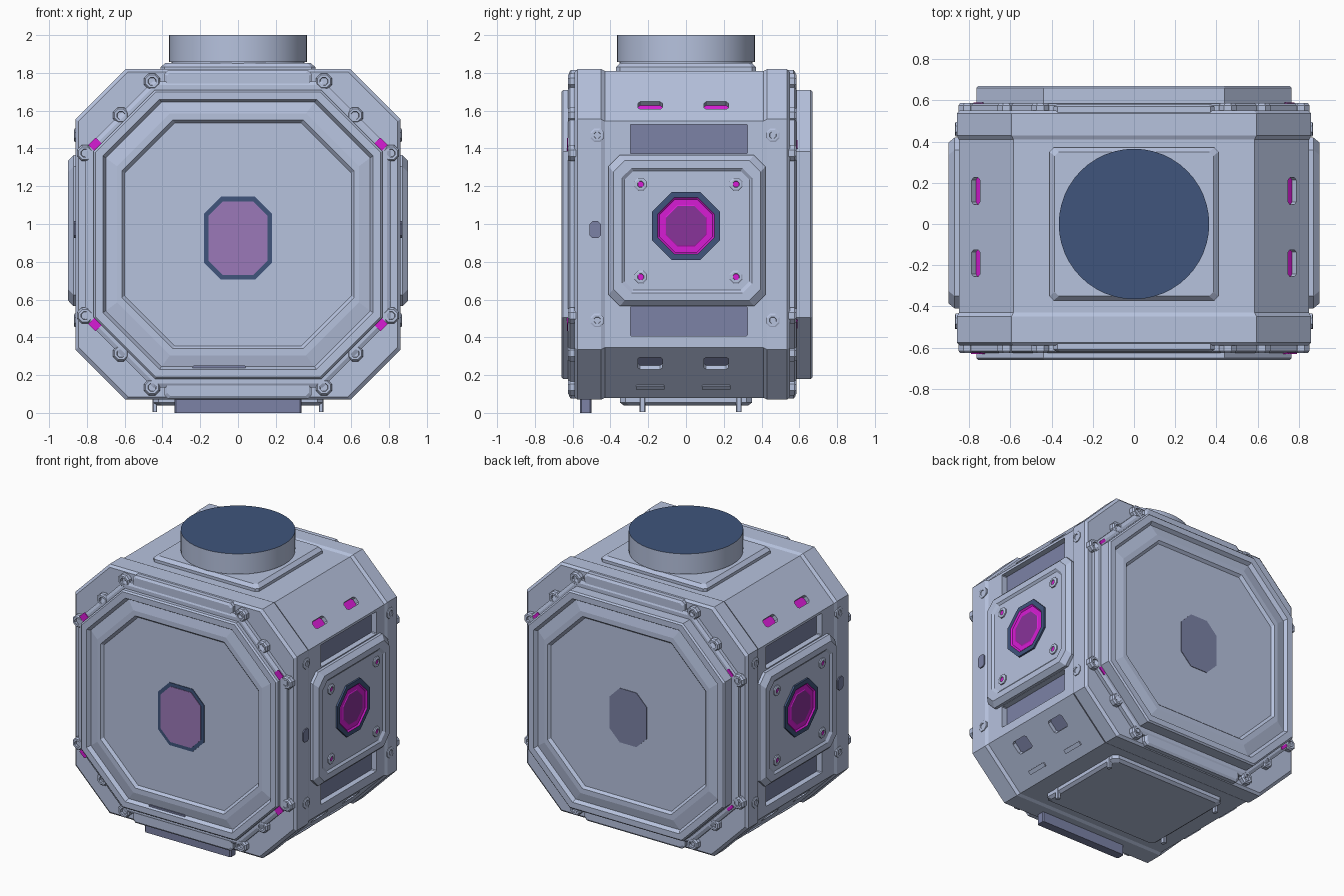
import bpy, bmesh
from mathutils import Matrix, Vector

cube = bpy.data.objects.get("Cube")
if cube:
    bpy.data.objects.remove(cube, do_unlink=True)


def material(name, rgb):
    m = bpy.data.materials.new(name)
    m.use_nodes = True
    m.diffuse_color = (*rgb, 1)
    m.node_tree.nodes["Principled BSDF"].inputs["Base Color"].default_value = (*rgb, 1)
    return m


GREY = material("pale blue grey", (0.47, 0.54, 0.73))
BLUE = material("navy blue", (0.05, 0.09, 0.2))
SLATE = material("slate", (0.2, 0.225, 0.38))
MAGENTA = material("magenta", (0.68, 0.012, 0.66))
PURPLE = material("deep purple", (0.25, 0.033, 0.32))
MAUVE = material("mauve", (0.33, 0.19, 0.48))

MID = 0.945  # height of the body axis
X, Y, Z = Vector((1, 0, 0)), Vector((0, 1, 0)), Vector((0, 0, 1))


def frame(loc, normal, up):
    """Matrix whose local z is the outward normal and local y is up."""
    n = normal.normalized()
    m = Matrix((up.cross(n).normalized(), n.cross(up.cross(n)).normalized(), n)).transposed()
    return Matrix.Translation(loc) @ m.to_4x4()


def loft(name, mat, sections, colours):
    """Stack chamfered rectangles (half width, half height, cut, level).
    One colour per band, then one for the end cap; the last one repeats."""
    used = list(dict.fromkeys(colours))
    bm = bmesh.new()
    rings = []
    for a, b, c, h in sections:
        pts = [(a, c - b), (a, b - c), (a - c, b), (c - a, b),
               (-a, b - c), (-a, c - b), (c - a, -b), (a - c, -b)]
        rings.append([bm.verts.new((u, v, h)) for u, v in pts])

    def face(verts, i):
        bm.faces.new(verts).material_index = used.index(colours[min(i, len(colours) - 1)])

    face(rings[0][::-1], 0)
    for i, (lo, hi) in enumerate(zip(rings, rings[1:])):
        for k in range(8):
            j = (k + 1) % 8
            face((lo[k], lo[j], hi[j], hi[k]), i)
    face(rings[-1], len(rings) - 1)
    bmesh.ops.recalc_face_normals(bm, faces=bm.faces)
    return finish(name, bm, mat, used)


def finish(name, bm, mat, materials):
    mesh = bpy.data.meshes.new(name)
    bm.to_mesh(mesh)
    bm.free()
    for m in materials:
        mesh.materials.append(m)
    ob = bpy.data.objects.new(name, mesh)
    ob.matrix_world = mat
    bpy.context.collection.objects.link(ob)
    return ob


def bolt(name, mat, r, h, cap=GREY):
    """Octagonal stud with a shallow socket."""
    loft(name, mat, [(r, r, r * .59, -.02), (r, r, r * .59, h * .7),
                     (r * .8, r * .8, r * .47, h), (r * .5, r * .5, r * .3, h),
                     (r * .45, r * .45, r * .26, h * .5)], [GREY] * 4 + [cap])


front = frame((0, 0, MID), -Y, Z)
back = frame((0, 0, MID), Y, Z)

# Octagonal body with raised bands at both ends
body = loft("body", front, [
    (.845, .86, .262, -.55), (.86, .875, .265, -.535), (.86, .875, .265, -.43),
    (.85, .865, .265, -.41), (.85, .865, .265, .43), (.86, .875, .265, .45),
    (.86, .875, .265, .575), (.845, .86, .262, .59)], [GREY])

# Recessed vents and slots cut into the body
cutters = []
for s in (-1, 1):
    for z in (1.45, .485):
        cutters.append(loft("vent_cutter", frame((s * .845, .015, z), -s * X, Z),
                            [(.31, .078, .005, -.05), (.31, .078, .005, .035)], [GREY, SLATE]))
    for t, width, floor in ((1, .028, MAGENTA), (-1, .045, SLATE)):
        for y in (-.19, .16):
            cutters.append(loft("slot_cutter",
                                frame((s * .765, y, MID + t * .68), Vector((-s, 0, -t)), Y),
                                [(width, .065, .012, -.06), (width, .065, .012, .025)],
                                [GREY, floor]))
bpy.context.view_layer.objects.active = body
for c in cutters:
    mod = body.modifiers.new("cut", "BOOLEAN")
    mod.operation, mod.solver, mod.object = "DIFFERENCE", "EXACT", c
    mod.material_mode = "TRANSFER"
    bpy.ops.object.modifier_apply(modifier=mod.name)
    bpy.data.objects.remove(c, do_unlink=True)

# Collar, stepped ring and sunken panel at front and back
for label, f, base, top, lamp in (("front", front, .58, .66, .026), ("back", back, .54, .67, .01)):
    loft(label + "_collar", f, [(.81, .81, .36, base), (.81, .81, .36, base + .035),
                                (.79, .79, .35, base + .045)], [GREY])
    loft(label + "_ring", f, [
        (.765, .765, .325, base + .03), (.765, .765, .325, top - .01), (.755, .755, .32, top),
        (.715, .715, .30, top), (.70, .70, .295, top - .025), (.64, .64, .28, top - .012),
        (.615, .605, .27, top - .012), (.60, .59, .265, top - .03)], [GREY])
    # Studs and lamps around the collar
    n = -Y if label == "front" else Y
    for s in (-1, 1):
        for t in (-1, 1):
            for x, z in ((.455, .81), (.62, .63), (.81, .43)):
                bolt(label + "_collar_bolt",
                     frame((s * x, n.y * (base + .01), MID + t * z), n, Z), .042, .036)
            loft(label + "_corner_lamp",
                 frame((s * .755, n.y * (base + .044), MID + t * .475), n, Vector((s, 0, t))),
                 [(.028, lamp, .004, 0), (.028, lamp, .004, .006)], [MAGENTA])
    # Clamps above and below the ring
    for t in (-1, 1):
        loft(label + "_clamp", frame((0, n.y * base, MID + t * .82), n, Z),
             [(.39, .05, .02, -.02), (.39, .05, .02, .03), (.375, .035, .015, .04)], [GREY])

# Badges in the centre of the end panels, and a tag low on the front ring
loft("front_badge_rim", frame((0, -.63, .925), -Y, Z),
     [(.18, .22, .09, 0), (.18, .22, .09, .004)], [BLUE])
loft("front_badge", frame((0, -.634, .925), -Y, Z),
     [(.155, .195, .075, 0), (.155, .195, .075, .003)], [MAUVE])
loft("back_badge", frame((0, .64, .925), Y, Z),
     [(.145, .19, .08, 0), (.145, .19, .08, .004)], [SLATE])
loft("front_tag", frame((-.1, -.638, .238), -Y, Z),
     [(.14, .012, .004, 0), (.14, .012, .004, .008)], [SLATE])

for s, side in ((1, "left"), (-1, "right")):
    n = s * X
    # Square side panel with raised rim
    loft(side + "_panel", frame((s * .84, .005, .965), n, Z), [
        (.415, .40, .06, 0), (.415, .40, .06, .03), (.39, .37, .06, .06),
        (.345, .33, .05, .06), (.33, .315, .045, .048)], [GREY])
    # Octagonal port
    loft(side + "_port", frame((s * .88, 0, .99), n, Z), [
        (.18, .18, .105, 0), (.18, .18, .105, .02), (.15, .15, .088, .02),
        (.14, .14, .082, .011), (.11, .11, .064, .011), (.105, .105, .061, .014)],
        [BLUE, BLUE, MAGENTA, MAGENTA, MAGENTA, PURPLE])
    for y in (-.24, .265):
        for z in (.72, 1.21):
            bolt(side + "_panel_bolt", frame((s * .888, y, z), n, Z), .034, .012, MAGENTA)
    # Studs and marker on the end bands
    for y in (-.47, .46):
        for z in (.49, 1.47):
            bolt(side + "_band_bolt", frame((s * .858, y, z), n, Z), .036, .01)
    loft(side + "_marker", frame((s * .86, -.48, .97), n, Z),
         [(.03, .045, .015, 0), (.03, .045, .015, .008)], [SLATE])
    # Narrow ridges on the lower slopes, below the slots
    for y in (-.19, .16):
        loft(side + "_lower_ridge", frame((s * .64, y, .14), Vector((s, 0, -1)), Y),
             [(.014, .075, .004, -.02), (.014, .075, .004, .012)], [GREY])

# Top plate and round cap
loft("top_plate", frame((0, 0, 1.79), Z, Y),
     [(.41, .37, .02, 0), (.41, .37, .02, .04), (.385, .35, .02, .062)], [GREY])
bm = bmesh.new()
bmesh.ops.create_cone(bm, cap_ends=True, segments=48, radius1=.365, radius2=.365, depth=.155)
rim = [e for e in bm.edges if all(v.co.z < 0 for v in e.verts)]
bmesh.ops.bevel(bm, geom=rim, offset=.012, segments=2, affect="EDGES")
for f in bm.faces:
    f.material_index = int(f.normal.z > .9)
cap = finish("top_cap", bm, Matrix.Translation((0, 0, 1.9225)), [GREY, BLUE])
bpy.ops.object.select_all(action="DESELECT")
cap.select_set(True)
bpy.context.view_layer.objects.active = cap
bpy.ops.object.shade_smooth_by_angle()

# Underside plate, front foot bar and pegs
loft("bottom_plate", frame((0, 0, .1), -Z, Y),
     [(.45, .35, .03, 0), (.45, .35, .03, .045), (.43, .33, .03, .06)], [GREY])
loft("foot_bar", frame((0, -.53, .09), -Z, Y),
     [(.335, .03, .008, 0), (.335, .03, .008, .09)], [SLATE])
for x in (-.44, .44):
    for y in (-.23, .28):
        loft("foot_peg", frame((x, y, .1), -Z, Y),
             [(.012, .015, .004, 0), (.012, .015, .004, .095)], [GREY])
